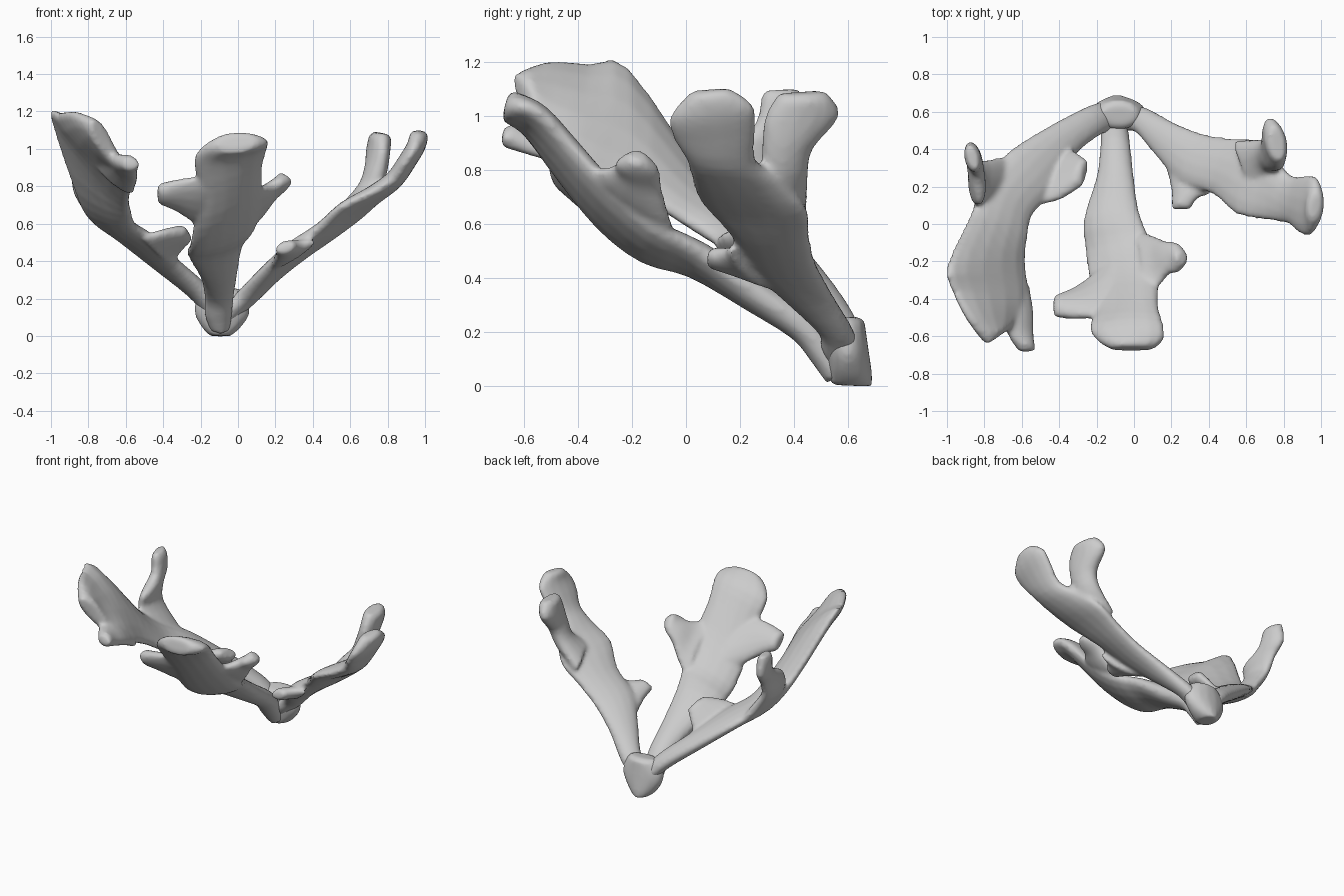
import bpy, bmesh, math
from mathutils import Vector

cube = bpy.data.objects.get("Cube")
if cube:
    bpy.data.objects.remove(cube, do_unlink=True)

grey = bpy.data.materials.new("plain grey")
grey.use_nodes = True
grey.diffuse_color = (0.6, 0.6, 0.6, 1)
grey.node_tree.nodes["Principled BSDF"].inputs["Base Color"].default_value = (0.6, 0.6, 0.6, 1)

SIDES = 14


def spline(a, b, c, d, t):
    """Smooth step between b and c."""
    return b + (c - a) * (t / 2) + (a * 2 - b * 5 + c * 4 - d) * (t * t / 2) \
        + (b * 3 - a - c * 3 + d) * (t ** 3 / 2)


def refine(points, steps=3):
    ext = [points[0]] + points + [points[-1]]
    out = []
    for i in range(len(points) - 1):
        out += [spline(*ext[i:i + 4], k / steps) for k in range(steps)]
    return out + [points[-1]]


def blade(bm, thick, pairs):
    """Loft a flattened tube between two edge lines, given in hundredths."""
    left = refine([Vector(p[:3]) / 100 for p in pairs])
    right = refine([Vector(p[3:]) / 100 for p in pairs])
    mids = [(a + b) / 2 for a, b in zip(left, right)]
    last = len(mids) - 1
    rings = []
    for i, mid in enumerate(mids):
        half = (left[i] - right[i]) / 2
        along = mids[min(i + 1, last)] - mids[max(i - 1, 0)]
        up = half.cross(along).normalized() * thick
        if i == last:
            up *= 0.6
        ring = []
        for k in range(SIDES):
            a = math.tau * k / SIDES
            ring.append(bm.verts.new(mid + half * math.cos(a) + up * math.sin(a)))
        rings.append(ring)
    for r, s in zip(rings, rings[1:]):
        for k in range(SIDES):
            n = (k + 1) % SIDES
            bm.faces.new((r[k], r[n], s[n], s[k]))
    bm.faces.new(rings[0][::-1])
    bm.faces.new(rings[-1])


def frond(name, parts):
    """Fuse the blade and its lobes into one soft surface."""
    bm = bmesh.new()
    for thick, pairs in parts:
        blade(bm, thick, pairs)
    bmesh.ops.recalc_face_normals(bm, faces=bm.faces)
    mesh = bpy.data.meshes.new(name)
    bm.to_mesh(mesh)
    bm.free()
    mesh.materials.append(grey)
    obj = bpy.data.objects.new(name, mesh)
    bpy.context.collection.objects.link(obj)
    fuse = obj.modifiers.new("fuse", "REMESH")
    fuse.mode = "VOXEL"
    fuse.voxel_size = 0.014
    fuse.use_smooth_shade = True
    soft = obj.modifiers.new("soften", "SMOOTH")
    soft.factor = 0.5
    soft.iterations = 5


# Tapered foot that carries the three fronds
foot = [(0.08, [(-15, 61, 0, -4, 61, 0), (-19, 61, 4, 1, 61, 4), (-23, 60, 11, 6, 60, 11),
                (-23, 59, 18, 6, 59, 18), (-18, 58, 25, 2, 58, 25)])]

# Middle frond: blade, then its two side lobes
middle = [
    (0.06, [(-15, 57, 4, -4, 57, 4), (-18, 51, 12, -3, 51, 13), (-18, 43, 21, -2, 43, 23),
            (-20, 25, 31, 0, 25, 36), (-27, 2, 43, 3, 6, 50), (-26, -15, 47, 10, -12, 60),
            (-24, -30, 58, 13, -30, 76), (-21, -45, 77, 13, -43, 90),
            (-24, -56, 93, 16, -54, 101), (-19, -63, 100, 16, -62, 104),
            (-12, -67, 103, 10, -67, 104)]),
    (0.045, [(3, -4, 55, 8, -38, 80), (10, -6, 62, 13, -33, 80), (17, -9, 73, 18, -27, 81),
             (23, -10, 80, 23, -26, 83), (26, -15, 85, 26, -21, 86)]),
    (0.05, [(-12, -16, 54, -12, -52, 86), (-23, -28, 60, -22, -50, 85),
            (-33, -35, 67, -33, -50, 83), (-43, -39, 72, -43, -49, 80)]),
]

# Right frond: blade, forked tip, inner lobe, upright rear lobe
right = [
    (0.053, [(-13, 64, 8, -8, 55, 8), (-18, 65, 16, -12, 50, 17), (-27, 62, 25, -19, 47, 26),
             (-48, 51, 41, -32, 36, 38), (-68, 38, 56, -42, 18, 49), (-81, 22, 66, -54, 5, 57),
             (-88, 4, 81, -57, -8, 65), (-100, -22, 118, -58, -22, 72),
             (-97, -36, 119, -56, -42, 82), (-89, -51, 120, -62, -53, 90),
             (-78, -64, 115, -71, -59, 104)]),
    (0.045, [(-76, -34, 94, -56, -34, 76), (-70, -48, 96, -54, -48, 83), (-67, -59, 96, -54, -59, 87),
             (-61, -68, 94, -53, -68, 91)]),
    (0.045, [(-36, 42, 38, -52, 10, 53), (-30, 38, 47, -40, 13, 56), (-25, 34, 53, -28, 21, 58)]),
    (0.045, [(-70, 36, 58, -78, 8, 68), (-83, 34, 76, -84, 10, 79), (-86, 38, 88, -82, 11, 88),
             (-88, 44, 97, -83, 25, 96), (-88, 42, 110, -85, 28, 109)]),
]

# Left frond: blade with outer tip, upright rear lobe, inner lobe
left = [
    (0.05, [(-7, 64, 6, -9, 54, 8), (0, 64, 13, -5, 50, 15), (9, 61, 20, 1, 49, 22),
            (22, 54, 33, 12, 36, 33), (38, 48, 45, 25, 22, 46), (52, 46, 55, 42, 16, 57),
            (66, 45, 65, 55, 5, 69), (75, 36, 75, 72, 2, 77), (84, 26, 83, 83, 0, 84),
            (92, 26, 95, 89, -5, 92), (97, 25, 104, 94, -6, 100), (98, 16, 110, 96, 2, 109)]),
    (0.06, [(54, 45, 63, 68, 18, 72), (66, 45, 77, 73, 27, 78), (71, 47, 88, 76, 28, 88),
            (72, 57, 100, 78, 29, 99), (75, 52, 109, 78, 34, 108)]),
    (0.04, [(16, 34, 36, 42, 16, 51), (20, 18, 42, 34, 14, 50), (20, 8, 46, 30, 8, 49)]),
]

frond("foot", foot)
frond("middle_frond", middle)
frond("right_frond", right)
frond("left_frond", left)
